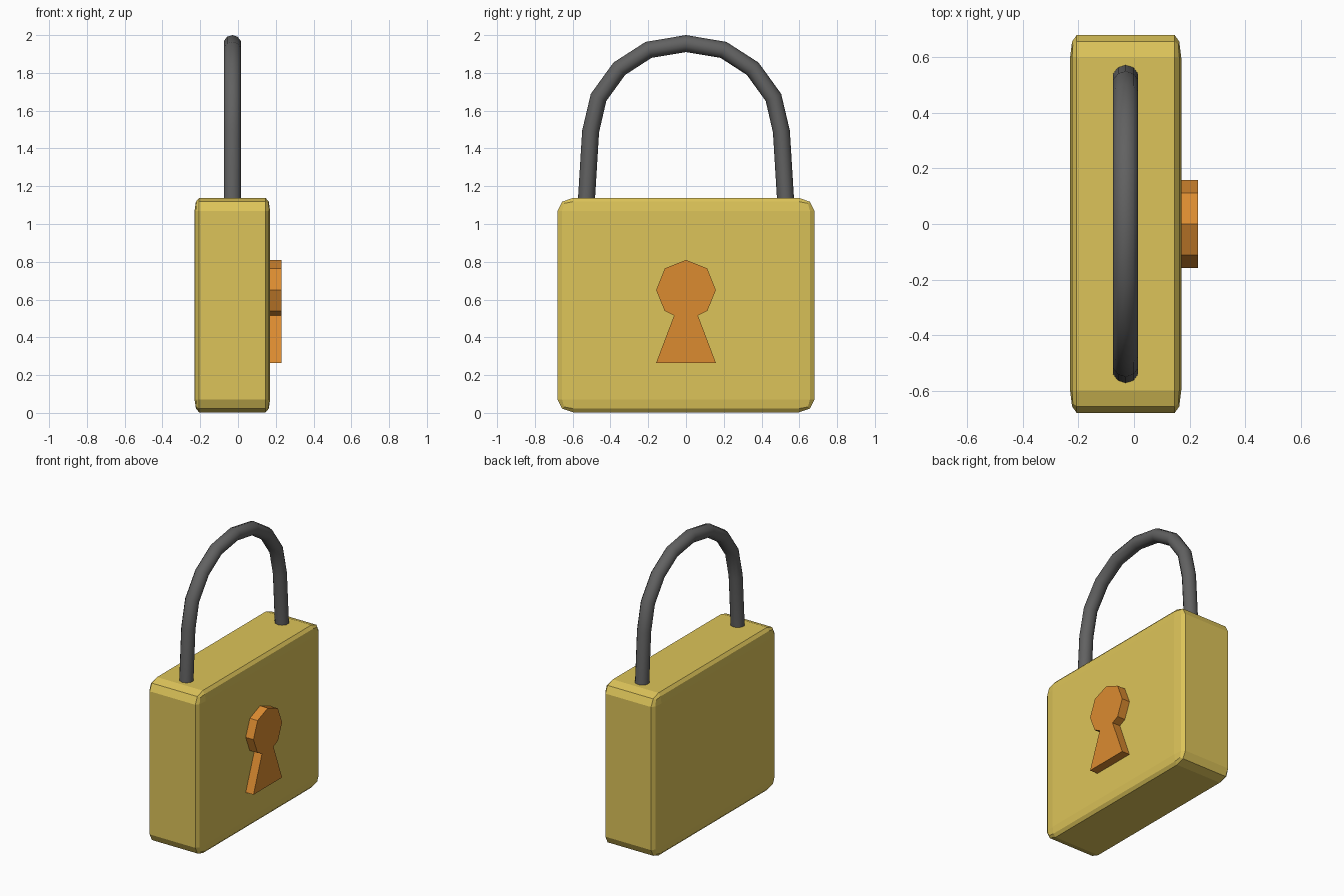
import bpy, bmesh, math

if "Cube" in bpy.data.objects:
    bpy.data.objects.remove(bpy.data.objects["Cube"])


def material(name, rgb):
    m = bpy.data.materials.new(name)
    m.diffuse_color = (*rgb, 1)
    m.use_nodes = True
    m.node_tree.nodes["Principled BSDF"].inputs["Base Color"].default_value = m.diffuse_color
    return m


def add_mesh(name, bm, mat):
    bmesh.ops.recalc_face_normals(bm, faces=bm.faces)
    me = bpy.data.meshes.new(name)
    bm.to_mesh(me)
    bm.free()
    me.materials.append(mat)
    ob = bpy.data.objects.new(name, me)
    bpy.context.collection.objects.link(ob)
    return ob


brass = material("brass", (0.72, 0.55, 0.10))
steel = material("dark_steel", (0.12, 0.12, 0.12))
orange = material("orange", (0.71, 0.26, 0.03))

CX = -0.03  # centre of body thickness

# Body: bevelled unit cube, stretched so the bevel stretches with it
bm = bmesh.new()
bmesh.ops.create_cube(bm, size=1)
bmesh.ops.bevel(bm, geom=bm.edges[:], offset=0.06, segments=2, profile=0.5,
                affect='EDGES')
bmesh.ops.scale(bm, vec=(0.40, 1.36, 1.135), verts=bm.verts)
bmesh.ops.translate(bm, vec=(CX, 0, 1.135 / 2 + 0.003), verts=bm.verts)
add_mesh("body", bm, brass)

# Shackle: round tube along a mirrored arch
half = [(0.53, 1.08), (0.505, 1.49), (0.463, 1.67), (0.353, 1.822), (0.198, 1.922)]
path = half + [(0, 1.955)] + [(-y, z) for y, z in reversed(half)]
R, SIDES = 0.045, 10
bm = bmesh.new()
rings = []
for i, (y, z) in enumerate(path):
    a, b = path[max(i - 1, 0)], path[min(i + 1, len(path) - 1)]
    ty, tz = b[0] - a[0], b[1] - a[1]
    length = math.hypot(ty, tz)
    ny, nz = tz / length, -ty / length
    ring = []
    for k in range(SIDES):
        t = 2 * math.pi * (k + 0.5) / SIDES + math.pi / 2 - math.pi / SIDES
        c, s = R * math.cos(t), R * math.sin(t)
        ring.append(bm.verts.new((CX + c * 1.05, y + ny * s, z + nz * s)))
    rings.append(ring)
for r0, r1 in zip(rings, rings[1:]):
    for k in range(SIDES):
        j = (k + 1) % SIDES
        bm.faces.new((r0[k], r0[j], r1[j], r1[k]))
bm.faces.new(rings[0])
bm.faces.new(rings[-1])
shackle = add_mesh("shackle", bm, steel)
bpy.context.view_layer.objects.active = shackle
shackle.select_set(True)
bpy.ops.object.shade_smooth_by_angle(angle=math.radians(40))

# Keyhole plate: octagon head with a flared skirt, extruded from the face
side = [(0.112, 0.765), (0.158, 0.65), (0.113, 0.54), (0.063, 0.516), (0.158, 0.265)]
outline = [(0, 0.81)] + side + [(-y, z) for y, z in reversed(side)]
bm = bmesh.new()
face = bm.faces.new([bm.verts.new((0.16, y, z)) for y, z in outline])
out = bmesh.ops.extrude_face_region(bm, geom=[face], use_keep_orig=True)
top = [v for v in out["geom"] if isinstance(v, bmesh.types.BMVert)]
bmesh.ops.translate(bm, vec=(0.07, 0, 0), verts=top)
add_mesh("keyhole", bm, orange)
